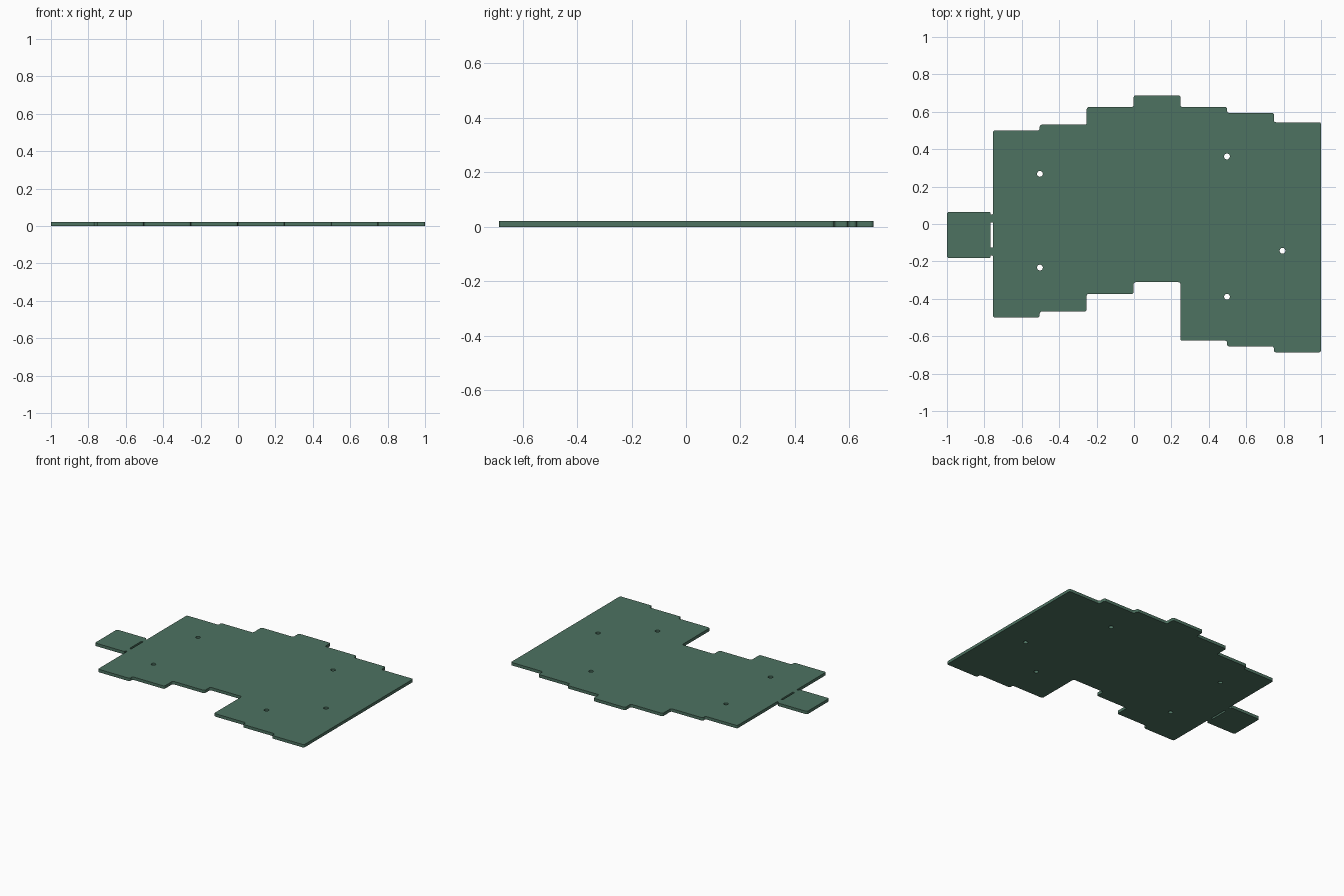
import bpy, bmesh, math
from mathutils import Vector

if "Cube" in bpy.data.objects:
    bpy.data.objects.remove(bpy.data.objects["Cube"])

T = 0.021    # board thickness
R = 0.011    # corner radius


def fillet(points, r, n=4):
    """Round every corner of a closed 2D outline."""
    out = []
    for i, p in enumerate(points):
        p = Vector(p)
        a, b = Vector(points[i - 1]) - p, Vector(points[(i + 1) % len(points)]) - p
        k = min(r, a.length * 0.45, b.length * 0.45)
        a, b = a.normalized() * k, b.normalized() * k
        c = p + a + b
        for j in range(n + 1):
            t = j / n * math.pi / 2
            out.append(c - b * math.cos(t) - a * math.sin(t))
    return out


def circle(x, y, r, n=24):
    return [(x + r * math.cos(2 * math.pi * i / n),
             y + r * math.sin(2 * math.pi * i / n)) for i in range(n)]


def material(name, rgb):
    m = bpy.data.materials.new(name)
    m.diffuse_color = (*rgb, 1)
    m.use_nodes = True
    m.node_tree.nodes["Principled BSDF"].inputs["Base Color"].default_value = m.diffuse_color
    return m


def plate(name, loops, mats):
    """Extrude filled loops (outline first, then holes) into a flat plate."""
    cu = bpy.data.curves.new(name + "_profile", 'CURVE')
    cu.dimensions, cu.fill_mode, cu.extrude = '2D', 'BOTH', T / 2
    for loop in loops:
        s = cu.splines.new('POLY')
        s.points.add(len(loop) - 1)
        for q, p in zip(s.points, loop):
            q.co = (p[0], p[1], 0, 1)
        s.use_cyclic_u = True
    tmp = bpy.data.objects.new(name + "_profile", cu)
    bpy.context.collection.objects.link(tmp)
    dg = bpy.context.evaluated_depsgraph_get()
    me = bpy.data.meshes.new_from_object(tmp.evaluated_get(dg))
    bpy.data.objects.remove(tmp)
    me.name = name
    bm = bmesh.new()
    bm.from_mesh(me)
    bmesh.ops.remove_doubles(bm, verts=bm.verts, dist=1e-5)
    bmesh.ops.recalc_face_normals(bm, faces=bm.faces)
    bmesh.ops.translate(bm, verts=bm.verts, vec=(0, 0, T / 2))
    # Faces get the mask colour, cut edges the bare core colour
    for f in bm.faces:
        f.material_index = 0 if abs(f.normal.z) > 0.5 else 1
        f.smooth = False
    bm.to_mesh(me)
    bm.free()
    me.materials.clear()
    for m in mats:
        me.materials.append(m)
    ob = bpy.data.objects.new(name, me)
    bpy.context.collection.objects.link(ob)
    return ob


# Staggered columns: edge positions with upper and lower heights
xs = [-0.754, -0.504, -0.253, -0.002, 0.248, 0.498, 0.748, 1.0]
top = [0.5, 0.531, 0.625, 0.688, 0.625, 0.594, 0.544]
low = [-0.5, -0.468, -0.374, -0.311, -0.624, -0.655, -0.686]
upper = [p for i, y in enumerate(top) for p in ((xs[i], y), (xs[i + 1], y))]
lower = [p for i, y in enumerate(low) for p in ((xs[i], y), (xs[i + 1], y))]

# Break-off tab on the left, joined by two narrow bridges
tx, ty0, ty1, by0, by1 = -0.768, -0.183, 0.065, -0.168, 0.05
tab = [(xs[0], by0), (tx, by0), (tx, ty0), (-1.0, ty0),
       (-1.0, ty1), (tx, ty1), (tx, by1), (xs[0], by1)]
outline = fillet(upper + lower[::-1] + tab, R)

# Slot between the bridges and the mounting holes
slot = fillet([(tx, -0.126), (xs[0], -0.126), (xs[0], 0.008), (tx, 0.008)], 0.004)
holes = [circle(x, y, 0.0155) for x, y in
         [(-0.503, 0.268), (-0.503, -0.233), (0.497, 0.361),
          (0.497, -0.389), (0.794, -0.143)]]

plate("circuit_board", [outline, slot] + holes,
      [material("solder_mask", (0.075, 0.17, 0.12)),
       material("board_core", (0.42, 0.38, 0.25))])
